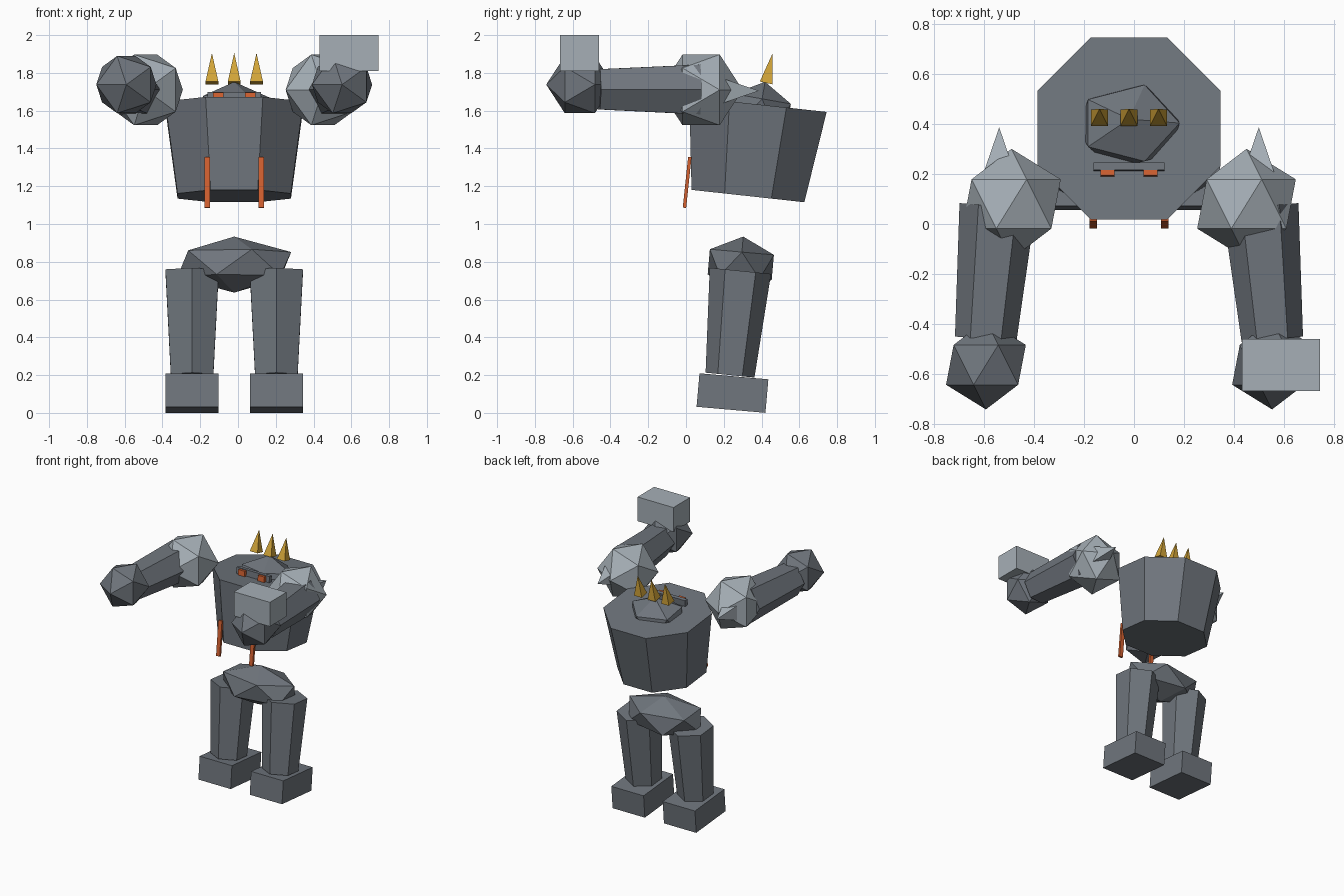
import bpy
import bmesh
from math import radians
from mathutils import Matrix, Vector, Euler

cube = bpy.data.objects.get("Cube")
if cube:
    bpy.data.objects.remove(cube, do_unlink=True)

MID = -0.02             # symmetry plane of the body
LEAN = radians(-5)      # whole body leans back slightly


def material(name, rgb):
    mat = bpy.data.materials.new(name)
    mat.use_nodes = True
    color = (*rgb, 1)
    mat.diffuse_color = color
    mat.node_tree.nodes["Principled BSDF"].inputs["Base Color"].default_value = color
    return mat


STONE = material("dark stone", (0.16, 0.18, 0.205))
PALE = material("pale stone", (0.38, 0.43, 0.47))
EMBER = material("ember orange", (0.66, 0.12, 0.03))
GOLD = material("gold", (0.64, 0.37, 0.04))


def finish(name, bm, mat, matrix):
    mesh = bpy.data.meshes.new(name)
    bm.to_mesh(mesh)
    bm.free()
    mesh.materials.append(mat)
    obj = bpy.data.objects.new(name, mesh)
    obj.matrix_world = matrix
    bpy.context.collection.objects.link(obj)
    return obj


def box(name, mat, center, size, tilt=0.0):
    bm = bmesh.new()
    bmesh.ops.create_cube(bm, size=1)
    bmesh.ops.scale(bm, vec=size, verts=bm.verts)
    finish(name, bm, mat, Matrix.LocRotScale(Vector(center), Euler((tilt, 0, 0)), None))


def rock(name, mat, center, radii, tilt):
    """Twenty-sided boulder."""
    bm = bmesh.new()
    bmesh.ops.create_icosphere(bm, subdivisions=1, radius=1)
    bmesh.ops.scale(bm, vec=radii, verts=bm.verts)
    finish(name, bm, mat, Matrix.LocRotScale(Vector(center), Euler((tilt, 0, 0)), None))


def taper(name, mat, sides, start, end, r_start, r_end, spin=0):
    """Faceted prism, cone or pyramid running between two points."""
    start, end = Vector(start), Vector(end)
    axis = end - start
    bm = bmesh.new()
    bmesh.ops.create_cone(bm, cap_ends=True, segments=sides, radius1=r_start,
                          radius2=r_end, depth=axis.length)
    bmesh.ops.remove_doubles(bm, verts=bm.verts, dist=0.0001)
    bmesh.ops.rotate(bm, matrix=Matrix.Rotation(radians(spin), 3, 'Z'), verts=bm.verts)
    finish(name, bm, mat, Matrix.LocRotScale((start + end) / 2,
                                             axis.to_track_quat('Z', 'Y'), None))


# Torso, head and pelvis
taper("torso", STONE, 8, (MID, 0.328, 1.148), (MID, 0.381, 1.633), 0.325, 0.396, 22.5)
rock("head", STONE, (MID, 0.39, 1.59), (0.226, 0.182, 0.165), radians(-10))
rock("pelvis", STONE, (MID, 0.29, 0.785), (0.337, 0.2, 0.149), LEAN)

# Face plate
box("brow_plate", STONE, (MID, 0.228, 1.673), (0.285, 0.03, 0.05), LEAN)

# Crown of three spikes
for label, dx in (("right", -0.118), ("middle", 0), ("left", 0.118)):
    taper(label + "_crown_spike", GOLD, 4, (MID + dx, 0.424, 1.747),
          (MID + dx, 0.459, 1.905), 0.048, 0, 45)

# Paired parts
for label, side in (("right", -1), ("left", 1)):
    def at(dx, y, z):
        return (MID + side * dx, y, z)

    box(label + "_eye", EMBER, at(0.085, 0.204, 1.672), (0.056, 0.025, 0.045), LEAN)
    box(label + "_chest_strip", EMBER, at(0.143, 0.006, 1.22), (0.031, 0.018, 0.27), radians(-6))
    rock(label + "_shoulder", PALE, at(0.469, 0.08, 1.71), (0.22,) * 3, radians(-90))
    taper(label + "_shoulder_spike", PALE, 4, at(0.518, 0.19, 1.705),
          at(0.518, 0.386, 1.705), 0.095, 0, 45)
    taper(label + "_arm", STONE, 6, at(0.525, 0.07, 1.712), at(0.572, -0.46, 1.713),
          0.152, 0.123, 30)
    rock(label + "_fist", STONE, at(0.571, -0.562, 1.738), (0.178,) * 3, radians(-90))
    taper(label + "_leg", STONE, 6, at(0.223, 0.233, 0.2), at(0.223, 0.288, 0.752),
          0.13, 0.163)
    box(label + "_foot", STONE, at(0.223, 0.246, 0.105), (0.28, 0.366, 0.178), LEAN)

# Stone block carried on the left fist
box("carried_block", PALE, (0.587, -0.563, 1.905), (0.312, 0.207, 0.19))
